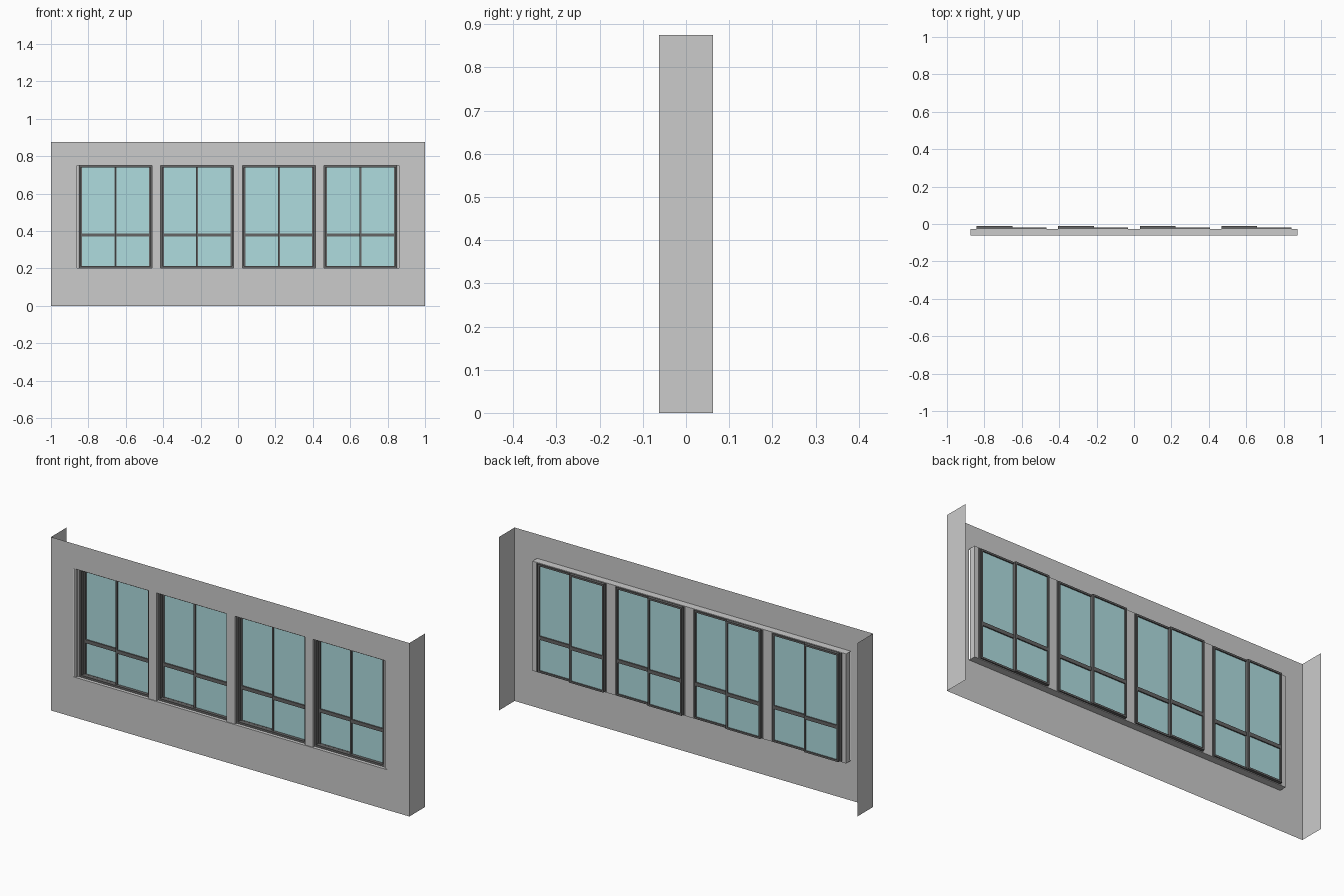
import bpy, bmesh

if "Cube" in bpy.data.objects:
    bpy.data.objects.remove(bpy.data.objects["Cube"])

FRONT, BACK = -0.0625, 0.0625
HEIGHT = 0.875
HX, Z0, Z1 = 0.875, 0.2, 0.753      # wall opening
FY = -0.026                         # back of the fixed frame


def material(name, col):
    m = bpy.data.materials.new(name)
    m.diffuse_color = col
    m.use_nodes = True
    m.node_tree.nodes["Principled BSDF"].inputs["Base Color"].default_value = m.diffuse_color
    return m


DARK = material("dark_metal", (0.13, 0.13, 0.13, 1))
GLASS = material("pale_blue_glass", (0.43, 0.72, 0.74, 1))


def finish(name, bm, mat=None):
    me = bpy.data.meshes.new(name)
    bm.to_mesh(me)
    bm.free()
    ob = bpy.data.objects.new(name, me)
    bpy.context.collection.objects.link(ob)
    if mat:
        me.materials.append(mat)
    return ob


def boxes(name, spans, mat=None):
    """One object from boxes given as (x0, x1, y0, y1, z0, z1)."""
    bm = bmesh.new()
    for x0, x1, y0, y1, z0, z1 in spans:
        vs = bmesh.ops.create_cube(bm, size=1)["verts"]
        for v in vs:
            v.co = (x0 + (v.co.x + 0.5) * (x1 - x0),
                    y0 + (v.co.y + 0.5) * (y1 - y0),
                    z0 + (v.co.z + 0.5) * (z1 - z0))
    return finish(name, bm, mat)


def ring(x0, x1, y0, y1, z0, z1, t):
    """Four bars around a rectangle."""
    return [(x0, x0 + t, y0, y1, z0, z1), (x1 - t, x1, y0, y1, z0, z1),
            (x0 + t, x1 - t, y0, y1, z0, z0 + t),
            (x0 + t, x1 - t, y0, y1, z1 - t, z1)]


# Wall: open-backed sheet with an opening and two returning ends
bm = bmesh.new()
outer = [(-1, 0), (1, 0), (1, HEIGHT), (-1, HEIGHT)]
inner = [(-HX, Z0), (HX, Z0), (HX, Z1), (-HX, Z1)]
vo = [bm.verts.new((x, FRONT, z)) for x, z in outer]
vi = [bm.verts.new((x, FRONT, z)) for x, z in inner]
for i in range(4):
    j = (i + 1) % 4
    bm.faces.new((vo[i], vo[j], vi[j], vi[i]))
vb = [bm.verts.new((x, BACK, z)) for x, z in outer]
bm.faces.new((vo[1], vb[1], vb[2], vo[2]))
bm.faces.new((vo[3], vb[3], vb[0], vo[0]))
finish("wall", bm)

# Fixed frame: thin head and sill, stepped jambs
frame = [(-HX, HX, FRONT, FY, Z0, Z0 + 0.003),
         (-HX, HX, FRONT, FY, Z1 - 0.003, Z1)]
for s in (-1, 1):
    for a, b, y in ((HX, 0.862, FRONT + 0.004), (0.862, 0.852, FRONT + 0.014)):
        x0, x1 = sorted((s * a, s * b))
        frame.append((x0, x1, y, FY, Z0 + 0.003, Z1 - 0.003))
boxes("window_frame", frame)

# Mullions between the four windows
for i, x in enumerate((-0.4365, 0, 0.4365)):
    boxes(f"mullion_{i + 1}",
          [(x - 0.023, x + 0.023, FRONT + 0.004, FY, Z0 + 0.003, Z1 - 0.003)])

# Windows: dark surround, rear-left and front-right sliding sashes with glass
for i in range(4):
    c = (i - 1.5) * 0.4365
    za, zb = Z0 + 0.003, Z1 - 0.003
    boxes(f"window_surround_{i + 1}",
          ring(c - 0.196, c + 0.196, -0.046, FY, za, zb, 0.01), DARK)
    for side, x0, x1, y0, y1 in (("left", c - 0.187, c + 0.004, -0.0255, -0.01),
                                 ("right", c - 0.004, c + 0.187, -0.036, -0.02)):
        bars = ring(x0, x1, y0, y1, za + 0.001, zb - 0.001, 0.009)
        bars.append((x0 + 0.009, x1 - 0.009, y0, y1, 0.37, 0.388))
        boxes(f"{side}_sash_{i + 1}", bars, DARK)
        ym = (y0 + y1) / 2
        boxes(f"{side}_glass_{i + 1}",
              [(x0 + 0.005, x1 - 0.005, ym - 0.002, ym + 0.002,
                za + 0.005, zb - 0.005)], GLASS)
